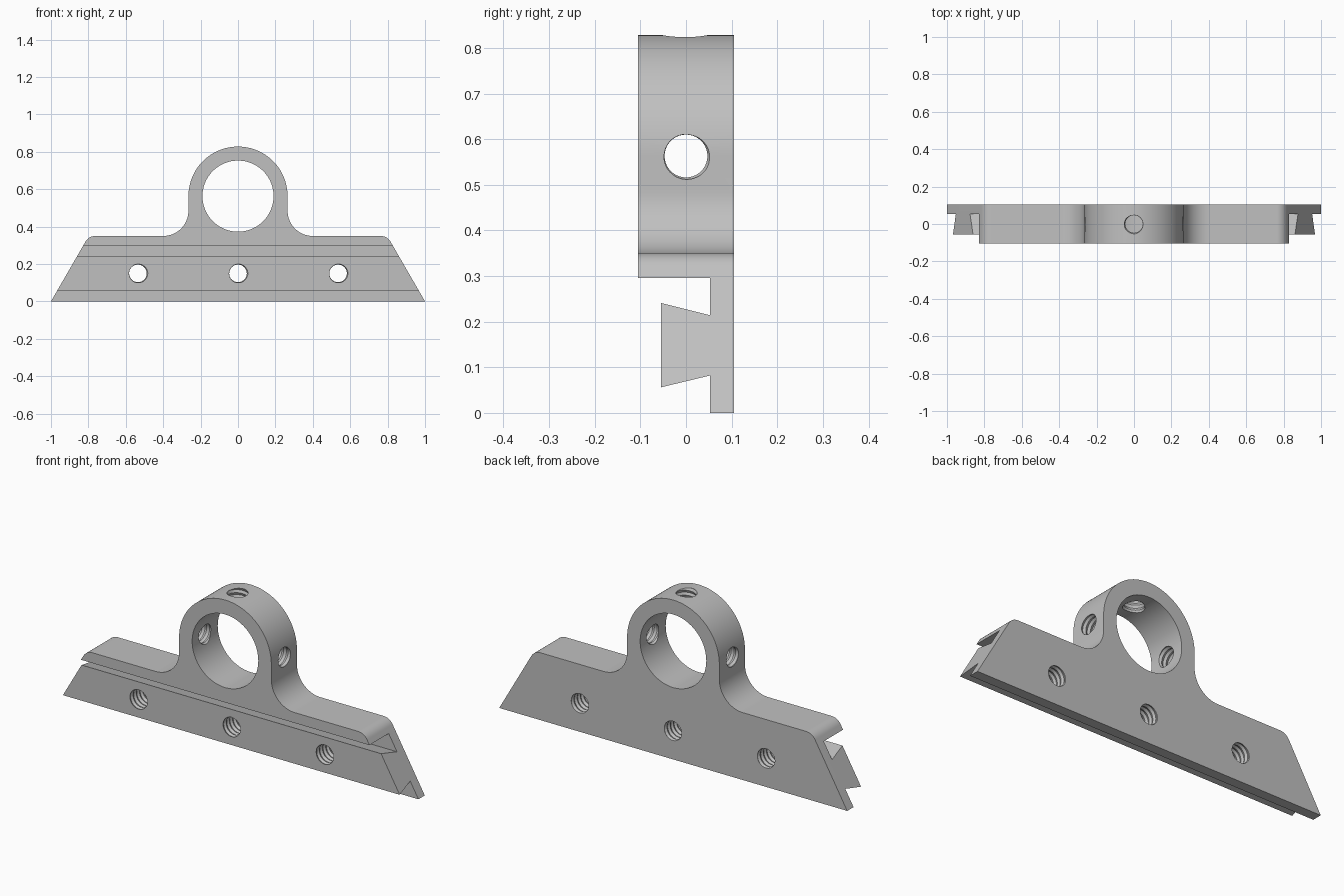
import bpy, bmesh
from math import sin, cos, tan, pi, radians
from mathutils import Matrix

cube = bpy.data.objects.get("Cube")
if cube:
    bpy.data.objects.remove(cube, do_unlink=True)

RING_Z, RING_R, BORE_R = 0.563, 0.265, 0.19
SHELF_Z, FILLET, CORNER = 0.35, 0.135, 0.06
HALF_DEPTH = 0.105

grey = bpy.data.materials.new("machined grey")
grey.use_nodes = True
colour = (0.53, 0.53, 0.53, 1)
grey.diffuse_color = colour
grey.node_tree.nodes["Principled BSDF"].inputs["Base Color"].default_value = colour


def finish(name, bm):
    bmesh.ops.recalc_face_normals(bm, faces=bm.faces)
    mesh = bpy.data.meshes.new(name)
    bm.to_mesh(mesh)
    bm.free()
    mesh.materials.append(grey)
    obj = bpy.data.objects.new(name, mesh)
    bpy.context.collection.objects.link(obj)
    return obj


def prism(name, points, direction):
    """Closed solid from a planar outline swept along a direction."""
    bm = bmesh.new()
    face = bm.faces.new([bm.verts.new(p) for p in points])
    swept = bmesh.ops.extrude_face_region(bm, geom=[face], use_keep_orig=True)
    verts = [v for v in swept["geom"] if isinstance(v, bmesh.types.BMVert)]
    bmesh.ops.translate(bm, verts=verts, vec=direction)
    return finish(name, bm)


def arc(cx, cz, r, start, end, steps):
    angles = [radians(start + (end - start) * i / steps) for i in range(steps + 1)]
    return [(cx + r * cos(a), cz + r * sin(a)) for a in angles]


def thread_cutter(name, length, matrix, minor=0.047, major=0.053, pitch=0.026, n=40):
    """Helical screw shape along local z, starting at the local origin."""
    bm = bmesh.new()
    rows = 2 * int(length / pitch)
    grid = []
    for k in range(rows + 1):
        r = major if k % 2 else minor
        grid.append([bm.verts.new((r * cos(2 * pi * i / n), r * sin(2 * pi * i / n),
                                   pitch * (k / 2 + i / n))) for i in range(n)])
    # One extra turn closes the seam of the last rows
    grid += [[bm.verts.new((r * cos(0), 0, pitch * (rows + j) / 2))]
             for j, r in ((1, major), (2, minor))]

    def vert(k, i):
        return grid[k + 2][0] if i == n else grid[k][i]

    for k in range(rows):
        for i in range(n):
            bm.faces.new((vert(k, i), vert(k, i + 1), vert(k + 1, i + 1), vert(k + 1, i)))
    # Fan caps on both ends
    for k, z in ((0, -pitch), (rows, pitch * (rows / 2 + 2))):
        centre = bm.verts.new((0, 0, z))
        loop = [vert(k, i) for i in range(n + 1)] + [grid[k + 1][0]]
        for a, b in zip(loop, loop[1:] + loop[:1]):
            bm.faces.new((a, b, centre))
    bmesh.ops.transform(bm, matrix=matrix, verts=bm.verts)
    return finish(name, bm)


def boolean(target, cutter, operation):
    mod = target.modifiers.new(cutter.name, "BOOLEAN")
    mod.operation, mod.solver, mod.object = operation, "EXACT", cutter
    bpy.context.view_layer.objects.active = target
    bpy.ops.object.modifier_apply(modifier=mod.name)
    bpy.data.objects.remove(cutter, do_unlink=True)


# Front outline, right half then mirrored: sloped end, rounded corner, fillet, ring
slope = tan(radians(60))
corner_x = 1 - SHELF_Z / slope - CORNER * tan(radians(30))
half = [(1 + 0.05 / slope, -0.05)]
half += arc(corner_x, SHELF_Z - CORNER, CORNER, 30, 90, 10)
half += arc(RING_R + FILLET, SHELF_Z + FILLET, FILLET, 270, 180, 20)
half += arc(0, RING_Z, RING_R, 0, 90, 32)
outline = half + [(-x, z) for x, z in reversed(half[:-1])]
bracket = prism("dovetail_bracket", [(x, -0.2, z) for x, z in outline], (0, 0.4, 0))

# Side section: back web, dovetail rail and full-depth upper block
WEB, RAIL = 0.053, -0.055
section = [(HALF_DEPTH, 0), (HALF_DEPTH, 1), (-HALF_DEPTH, 1), (-HALF_DEPTH, 0.296),
           (WEB, 0.296), (WEB, 0.214), (RAIL, 0.241), (RAIL, 0.056), (WEB, 0.082), (WEB, 0)]
boolean(bracket, prism("section", [(-1.2, y, z) for y, z in section], (2.4, 0, 0)), "INTERSECT")

# Ring bore
bore = arc(0, RING_Z, BORE_R, 0, 360, 96)[:-1]
boolean(bracket, prism("bore", [(x, -0.3, z) for x, z in bore], (0, 0.6, 0)), "DIFFERENCE")

# Threaded holes: three through the rail, two across the ring, one in its top
to_y = Matrix.Rotation(radians(-90), 4, "X")
to_x = Matrix.Rotation(radians(90), 4, "Y")
for x in (-0.535, 0, 0.535):
    place = Matrix.Translation((x, -0.12, 0.15)) @ to_y
    boolean(bracket, thread_cutter("rail_hole", 0.29, place), "DIFFERENCE")
place = Matrix.Translation((-0.35, 0, RING_Z)) @ to_x
boolean(bracket, thread_cutter("side_hole", 0.72, place), "DIFFERENCE")
place = Matrix.Translation((0, 0, RING_Z + 0.05))
boolean(bracket, thread_cutter("top_hole", 0.3, place), "DIFFERENCE")

# Smooth curves, crisp edges
bpy.ops.object.select_all(action="DESELECT")
bracket.select_set(True)
bpy.context.view_layer.objects.active = bracket
bpy.ops.object.shade_smooth_by_angle(angle=radians(25))
